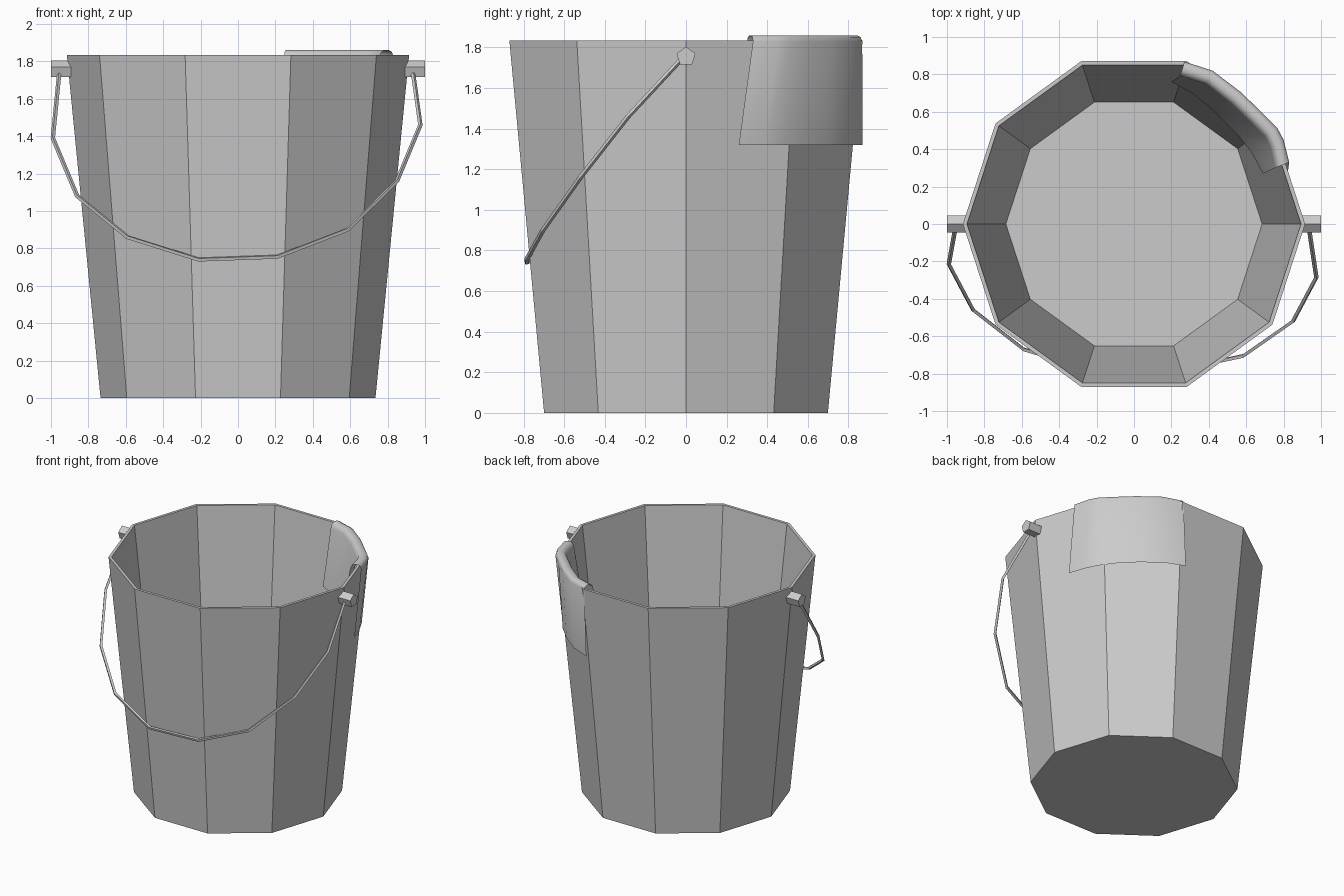
import bpy, math
from mathutils import Vector

if "Cube" in bpy.data.objects:
    bpy.data.objects.remove(bpy.data.objects["Cube"])


def make_mesh(name, verts, faces, smooth=False):
    me = bpy.data.meshes.new(name)
    me.from_pydata(verts, [], faces)
    me.polygons.foreach_set("use_smooth", [smooth] * len(faces))
    me.update()
    ob = bpy.data.objects.new(name, me)
    bpy.context.collection.objects.link(ob)
    return ob


# Bucket: ten-sided tapered shell with a floor
SIDES = 10
profile = [(0.735, 0), (0.915, 1.835), (0.893, 1.835), (0.685, 0.025)]
verts = [(r * math.cos(math.tau * i / SIDES), r * math.sin(math.tau * i / SIDES), z)
         for r, z in profile for i in range(SIDES)]
faces = [(k * SIDES + i, k * SIDES + (i + 1) % SIDES,
          (k + 1) * SIDES + (i + 1) % SIDES, (k + 1) * SIDES + i)
         for k in range(3) for i in range(SIDES)]
faces += [tuple(reversed(range(SIDES))), tuple(range(3 * SIDES, 4 * SIDES))]
make_mesh("bucket", verts, faces)

# Handle pegs: five-sided prisms on both sides of the rim
for side, s in (("left", -1), ("right", 1)):
    ring = [(0.049 * math.sin(math.tau * i / 5), 1.755 + 0.049 * math.cos(math.tau * i / 5))
            for i in range(5)]
    verts = [(s * x, s * y, z) for x in (0.893, 1.0) for y, z in ring]
    faces = [(i, i + 5, (i + 1) % 5 + 5, (i + 1) % 5) for i in range(5)]
    faces += [(0, 1, 2, 3, 4), (9, 8, 7, 6, 5)]
    make_mesh(side + "_peg", verts, faces)

# Wire handle: angular path hanging at the front, swept with a thin section
path = [(-0.955, -0.02, 1.745), (-0.99, -0.215, 1.39), (-0.86, -0.46, 1.08),
        (-0.59, -0.67, 0.86), (-0.21, -0.785, 0.74), (0.21, -0.785, 0.755),
        (0.585, -0.705, 0.90), (0.85, -0.52, 1.16), (0.975, -0.285, 1.46),
        (0.935, -0.02, 1.745)]
cu = bpy.data.curves.new("wire_path", 'CURVE')
cu.dimensions = '3D'
cu.bevel_depth = 0.012
cu.bevel_resolution = 0
cu.use_fill_caps = True
sp = cu.splines.new('POLY')
sp.points.add(len(path) - 1)
for p, co in zip(sp.points, path):
    p.co = (*co, 1)
tmp = bpy.data.objects.new("wire_path", cu)
bpy.context.collection.objects.link(tmp)
bpy.context.view_layer.update()
me = bpy.data.meshes.new_from_object(tmp.evaluated_get(bpy.context.evaluated_depsgraph_get()))
me.polygons.foreach_set("use_smooth", [False] * len(me.polygons))
bpy.data.objects.remove(tmp)
handle = bpy.data.objects.new("wire_handle", me)
bpy.context.collection.objects.link(handle)

# Cloth: sheet draped over the back right of the rim
top = [(0.27, 0.868), (0.42, 0.82), (0.57, 0.706), (0.68, 0.60),
       (0.765, 0.515), (0.80, 0.45), (0.83, 0.33)]
outer_low = [(0.25, 0.87), (0.40, 0.81), (0.54, 0.70), (0.65, 0.59),
             (0.73, 0.48), (0.775, 0.39), (0.82, 0.26)]
inner_low = [(0.20, 0.76), (0.31, 0.70), (0.41, 0.62), (0.48, 0.55),
             (0.56, 0.47), (0.63, 0.38), (0.69, 0.27)]


def row(plan, z, inset=0.0):
    out = []
    for x, y in plan:
        v = Vector((x, y))
        v -= v.normalized() * inset
        out.append((v.x, v.y, z))
    return out


rows = [row(outer_low, 1.32), row(top, 1.83), row(top, 1.851, 0.008),
        row(top, 1.86, 0.025), row(top, 1.86, 0.05), row(top, 1.848, 0.07),
        row(top, 1.82, 0.08), row(inner_low, 1.36)]
n = len(top)
faces = [(k * n + i, (k + 1) * n + i, (k + 1) * n + i + 1, k * n + i + 1)
         for k in range(len(rows) - 1) for i in range(n - 1)]
# wind the sheet so its upper, outer side faces outwards
faces = [tuple(reversed(f)) for f in faces]
make_mesh("draped_cloth", [v for r in rows for v in r], faces, smooth=True)
